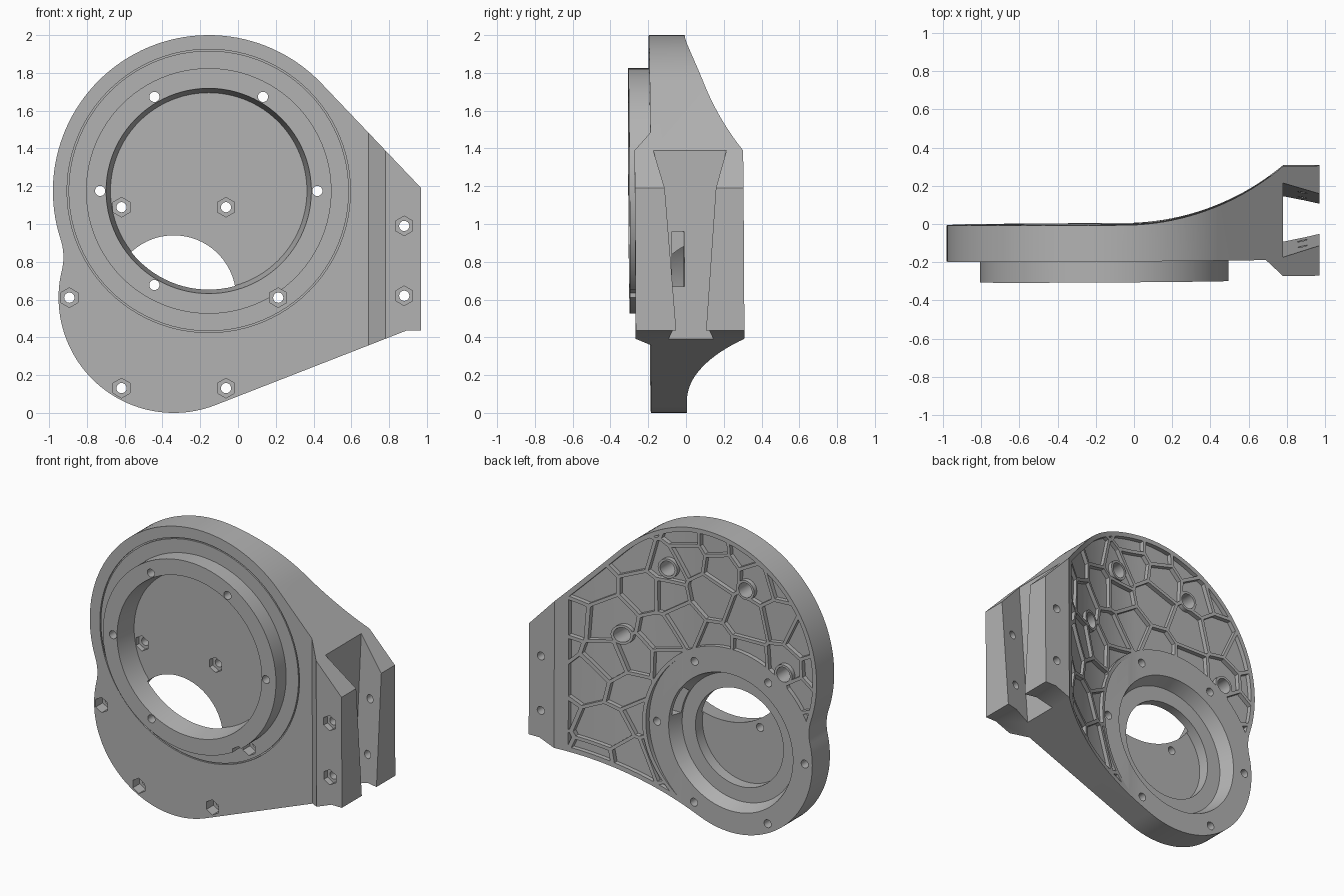
import bpy, math, random
from math import sin, cos, pi, atan2, acos, hypot, sqrt

if "Cube" in bpy.data.objects:
    bpy.data.objects.remove(bpy.data.objects["Cube"])

random.seed(4)
grey = bpy.data.materials.new("grey")
grey.diffuse_color = (0.45, 0.45, 0.45, 1)
grey.use_nodes = True
grey.node_tree.nodes["Principled BSDF"].inputs["Base Color"].default_value = grey.diffuse_color

BIG, RB = (-0.155, 1.175), 0.825      # upper disc
SML, RS = (-0.34, 0.61), 0.61         # lower disc
FIL = 0.3                             # blend between the discs


def make(name, verts, faces):
    me = bpy.data.meshes.new(name)
    me.from_pydata(verts, [], faces)
    me.materials.append(grey)
    ob = bpy.data.objects.new(name, me)
    bpy.context.collection.objects.link(ob)
    return ob


def loft(name, a, b, lo, hi, axis="y"):
    """Solid between outlines a and b (same length, counter-clockwise)."""
    n = len(a)
    put = (lambda p, h: (p[0], h, p[1])) if axis == "y" else (lambda p, h: (p[0], p[1], h))
    verts = [put(p, lo) for p in a] + [put(p, hi) for p in b]
    faces = [tuple(range(n)), tuple(range(2 * n - 1, n - 1, -1))]
    faces += [(i, n + i, n + (i + 1) % n, (i + 1) % n) for i in range(n)]
    if axis == "z":
        faces = [f[::-1] for f in faces]
    return make(name, verts, faces)


def ring(c, r, n=96, turn=0.0):
    return [(c[0] + r * cos(turn + 2 * pi * i / n), c[1] + r * sin(turn + 2 * pi * i / n))
            for i in range(n)]


def cyl(name, c, r, lo, hi, n=96, r2=None, turn=0.0):
    return loft(name, ring(c, r, n, turn), ring(c, r2 or r, n, turn), lo, hi)


def boolean(ob, other, op):
    m = ob.modifiers.new("b", "BOOLEAN")
    m.object, m.operation, m.solver = other, op, "EXACT"
    dg = bpy.context.evaluated_depsgraph_get()
    me = bpy.data.meshes.new_from_object(ob.evaluated_get(dg))
    ob.modifiers.clear()
    ob.data = me
    bpy.data.objects.remove(other)


def arc(c, r, a0, a1, n):
    return [(c[0] + r * cos(a0 + (a1 - a0) * i / n), c[1] + r * sin(a0 + (a1 - a0) * i / n))
            for i in range(n + 1)]


def outline(d=0.0):
    """Front silhouette, moved inward by d."""
    p1, p2 = (0.97, 1.19), (0.89, 0.435)

    def tangent(p, c, r, s):
        v = (p[0] - c[0], p[1] - c[1])
        return atan2(v[1], v[0]) + s * acos(r / hypot(*v))
    t1, t2 = tangent(p1, BIG, RB, 1), tangent(p2, SML, RS, -1)
    # centre of the concave blend on the left
    dx, dz = SML[0] - BIG[0], SML[1] - BIG[1]
    D, a, b = hypot(dx, dz), RB + FIL, RS + FIL
    k = (a * a - b * b + D * D) / (2 * D)
    h = sqrt(a * a - k * k)
    F = (BIG[0] + (dx * k + dz * h) / D, BIG[1] + (dz * k - dx * h) / D)
    ab = atan2(F[1] - BIG[1], F[0] - BIG[0]) % (2 * pi)
    as_ = atan2(F[1] - SML[1], F[0] - SML[0]) % (2 * pi)
    pts = [(p2[0] - d * cos(t2), p2[1] - d * sin(t2)), (0.97, 0.435 + d),
           (p1[0] - d * cos(t1), p1[1] - d * sin(t1))]
    pts += arc(BIG, RB - d, t1, ab, 56)
    pts += arc(F, FIL + d, ab - pi, as_ - pi, 10)[1:-1]
    pts += arc(SML, RS - d, as_, t2 + 2 * pi, 48)
    return pts


def back_curve(drop=0.0):
    R = 1.298
    return [(-0.05 + 0.83 * i / 24, R - sqrt(R * R - (0.83 * i / 24) ** 2) - drop)
            for i in range(25)]


# plate with thick clamp end and swept back
body = loft("bracket_body", outline(), outline(), -0.6, 0.6)
plan = [(-1.2, -0.19), (0.69, -0.19), (0.78, -0.275), (1.2, -0.275), (1.2, 0.3)]
plan += back_curve()[::-1] + [(-1.2, 0)]
boolean(body, loft("plan", plan, plan, -0.5, 2.5, "z"), "INTERSECT")

# flat seat around the lower disc, raised collar on the front
boolean(body, cyl("seat", SML, 0.612, 0.004, 0.7), "DIFFERENCE")
boolean(body, cyl("collar", BIG, 0.65, -0.3, -0.16), "UNION")

# fine groove around the collar
groove = cyl("groove", BIG, 0.75, -0.25, -0.18)
boolean(groove, cyl("core", BIG, 0.742, -0.4, 0), "DIFFERENCE")
boolean(body, groove, "DIFFERENCE")


# web of ribs on the back: shrunken Voronoi cells cut as pockets
def clip(poly, nx, nz, lim):
    out = []
    for p, q in zip(poly, poly[1:] + poly[:1]):
        a, b = p[0] * nx + p[1] * nz - lim, q[0] * nx + q[1] * nz - lim
        if a <= 0:
            out.append(p)
        if a * b < 0:
            t = a / (a - b)
            out.append((p[0] + t * (q[0] - p[0]), p[1] + t * (q[1] - p[1])))
    return out


step = 0.235
seeds = [(-1.1 + step * (i + 0.5 * (j % 2)) + random.uniform(-0.075, 0.075),
          0.1 + step * j + random.uniform(-0.075, 0.075)) for i in range(9) for j in range(9)]
verts, faces = [], []
for s in seeds:
    cell = [(s[0] - .3, s[1] - .3), (s[0] + .3, s[1] - .3), (s[0] + .3, s[1] + .3), (s[0] - .3, s[1] + .3)]
    for o in seeds:
        dx, dz = o[0] - s[0], o[1] - s[1]
        L = hypot(dx, dz)
        if 0 < L < 0.9 and cell:
            nx, nz = dx / L, dz / L
            cell = clip(cell, nx, nz, nx * s[0] + nz * s[1] + L / 2 - 0.011)
    if len(cell) > 2:
        n, o = len(cell), len(verts)
        verts += [(x, -0.3, z) for x, z in cell] + [(x, 0.6, z) for x, z in cell]
        faces += [tuple(range(o, o + n)), tuple(range(o + 2 * n - 1, o + n - 1, -1))]
        faces += [(o + i, o + n + i, o + n + (i + 1) % n, o + (i + 1) % n) for i in range(n)]
cells = make("cells", verts, faces)
rim = outline(0.03)
boolean(cells, loft("rim", rim, rim, -0.8, 0.8), "INTERSECT")
slab = [p for p in back_curve(0.03) if p[0] < 0.73]
slab = [(-1.2, -0.03)] + slab + [(slab[-1][0], 0.5), (-1.2, 0.5)]
boolean(cells, loft("slab", slab, slab, -0.5, 2.5, "z"), "INTERSECT")
boolean(cells, cyl("seat_wall", SML, 0.635, -0.8, 0.8), "DIFFERENCE")
bolts = [(BIG[0] + 0.575 * cos(i * pi / 3), BIG[1] + 0.575 * sin(i * pi / 3)) for i in range(5)]
for c in bolts[:4]:
    boolean(cells, cyl("boss", c, 0.066, -0.8, 0.8, 32), "DIFFERENCE")
boolean(body, cells, "DIFFERENCE")

# front bore, rear recess and rear bore, which overlap to leave an opening
boolean(body, cyl("front_bore", BIG, 0.545, -0.31, -0.15, r2=0.52), "DIFFERENCE")
boolean(body, cyl("recess", SML, 0.43, -0.09, 0.02, r2=0.472), "DIFFERENCE")
boolean(body, cyl("rear_bore", SML, 0.33, -0.165, 0.02), "DIFFERENCE")

# tapered dovetail slot in the clamp end
def slot_row(z):
    w = 0.075 * (z - 0.435)
    a, b = 0.122 + w, 0.072 + w
    return [(0.78, 0.018 - a), (1.0, 0.018 - b), (1.0, 0.018 + b), (0.78, 0.018 + a)]


boolean(body, loft("slot", slot_row(0.3), slot_row(1.5), 0.3, 1.5, "z"), "DIFFERENCE")

# cable passage from the slot to the recess
tunnel = [(0.03, 0.70), (0.03, 0.67), (0.85, 0.67), (0.85, 0.96), (0.03, 0.96)]
boolean(body, loft("tunnel", tunnel, tunnel, -0.08, -0.015), "DIFFERENCE")

# collar bolts with rear counterbores
for c in bolts:
    boolean(body, cyl("bolt", c, 0.027, -0.5, 0.5, 24), "DIFFERENCE")
    boolean(body, cyl("counterbore", c, 0.05, -0.12, 0.5, 32), "DIFFERENCE")

# nut pockets around the seat and on the clamp
nuts = [(SML[0] + 0.553 * cos(i * pi / 3), SML[1] + 0.553 * sin(i * pi / 3), -0.115) for i in range(6)]
nuts += [(0.88, 0.99, -0.235), (0.88, 0.62, -0.235)]
for x, z, depth in nuts:
    boolean(body, cyl("screw", (x, z), 0.027, -0.5, 0.5, 24), "DIFFERENCE")
    boolean(body, cyl("nut", (x, z), 0.052, -0.5, depth, 6, turn=pi / 6), "DIFFERENCE")

# slight lean of the whole part
for v in body.data.vertices:
    v.co.y += 0.006 * (1 - v.co.z) + 0.006 * v.co.x

bpy.context.view_layer.objects.active = body
body.select_set(True)
bpy.ops.object.shade_smooth_by_angle(angle=math.radians(25))
